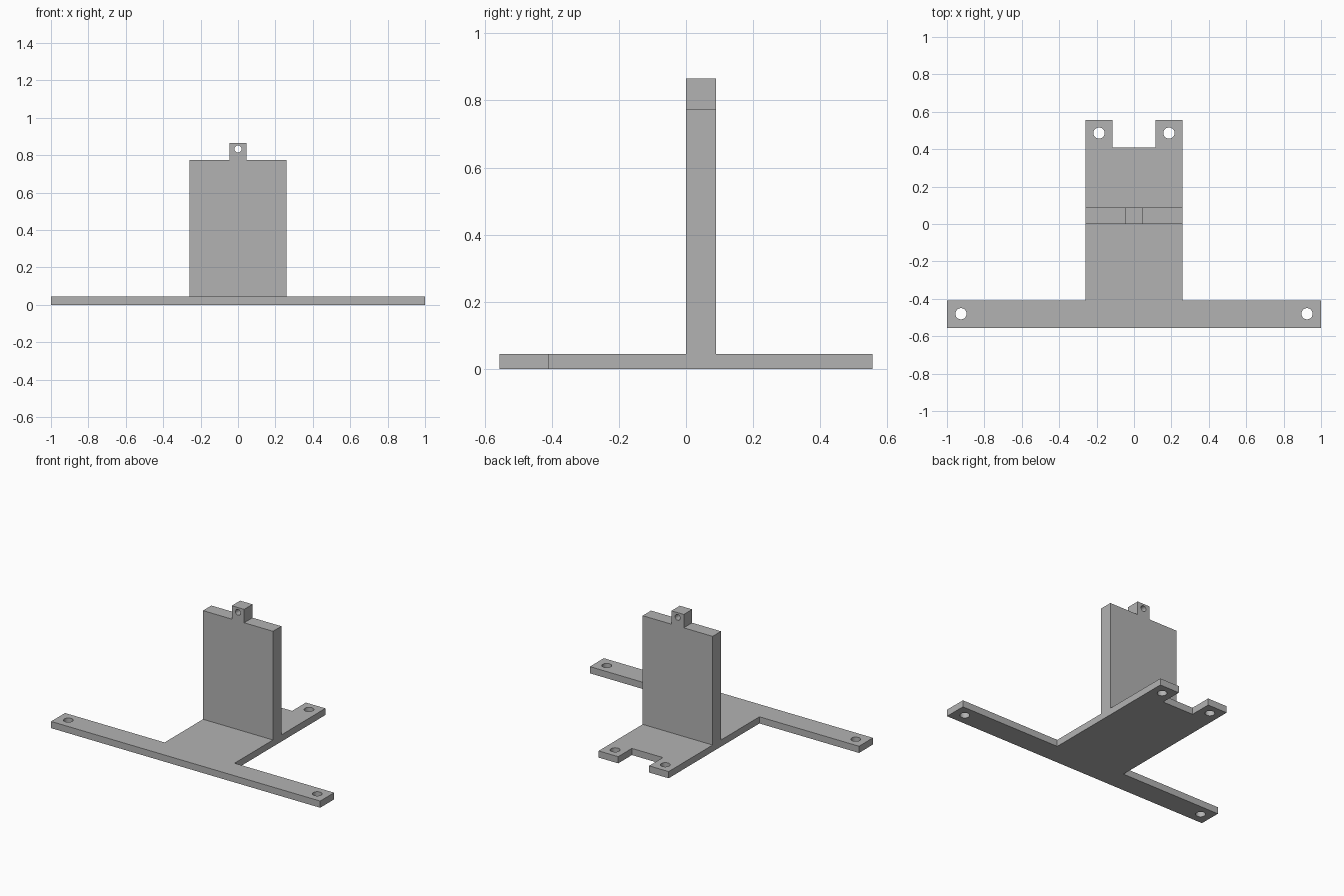
import bpy, bmesh, math
from mathutils import Matrix

cube = bpy.data.objects.get("Cube")
if cube:
    bpy.data.objects.remove(cube, do_unlink=True)

# Single grey finish
grey = bpy.data.materials.new("plain grey")
grey.use_nodes = True
colour = (0.45, 0.45, 0.45, 1)
grey.diffuse_color = colour
grey.node_tree.nodes["Principled BSDF"].inputs["Base Color"].default_value = colour


def mirrored(half):
    """Close a right-hand half outline across x = 0."""
    return half + [(-x, y) for x, y in reversed(half)]


def circle(cx, cy, radius, sides=32):
    return [(cx + radius * math.cos(math.tau * i / sides),
             cy + radius * math.sin(math.tau * i / sides)) for i in range(sides)]


def plate(name, outline, holes, thickness, matrix):
    """Flat plate with round holes, extruded upward from its local z = 0."""
    curve = bpy.data.curves.new(name, "CURVE")
    curve.dimensions = "2D"
    curve.fill_mode = "BOTH"
    curve.extrude = thickness / 2
    for loop in [outline] + holes:
        spline = curve.splines.new("POLY")
        spline.points.add(len(loop) - 1)
        for point, (x, y) in zip(spline.points, loop):
            point.co = (x, y, 0, 1)
        spline.use_cyclic_u = True
    obj = bpy.data.objects.new(name, curve)
    bpy.context.collection.objects.link(obj)
    bpy.ops.object.select_all(action="DESELECT")
    obj.select_set(True)
    bpy.context.view_layer.objects.active = obj
    bpy.ops.object.convert(target="MESH")
    obj = bpy.context.view_layer.objects.active

    # Weld the caps to the sides and move the plate into place
    bm = bmesh.new()
    bm.from_mesh(obj.data)
    bmesh.ops.remove_doubles(bm, verts=bm.verts, dist=0.0001)
    bm.transform(matrix @ Matrix.Translation((0, 0, thickness / 2)))
    bmesh.ops.recalc_face_normals(bm, faces=bm.faces)
    bm.to_mesh(obj.data)
    bm.free()
    obj.data.materials.clear()
    obj.data.materials.append(grey)
    bpy.ops.object.shade_smooth_by_angle(angle=math.radians(30))
    return obj


half_width, half_depth, base_height = 0.26, 0.556, 0.045

# Base: wide front bar, centre strip and two notched rear feet
base_half = [(1, -half_depth), (1, -0.408), (half_width, -0.408),
             (half_width, half_depth), (0.115, half_depth), (0.115, 0.41)]
base_holes = [circle(side * x, y, 0.03)
              for x, y in ((0.925, -0.48), (0.187, 0.486)) for side in (-1, 1)]
plate("base", mirrored(base_half), base_holes, base_height, Matrix.Identity(4))

# Upright wall with a drilled tab on top
wall_half = [(half_width, base_height), (half_width, 0.775),
             (0.046, 0.775), (0.046, 0.865)]
stand_up = Matrix.Translation((0, 0.089, 0)) @ Matrix.Rotation(math.pi / 2, 4, "X")
plate("upright_wall", mirrored(wall_half), [circle(0, 0.833, 0.019)], 0.089, stand_up)
